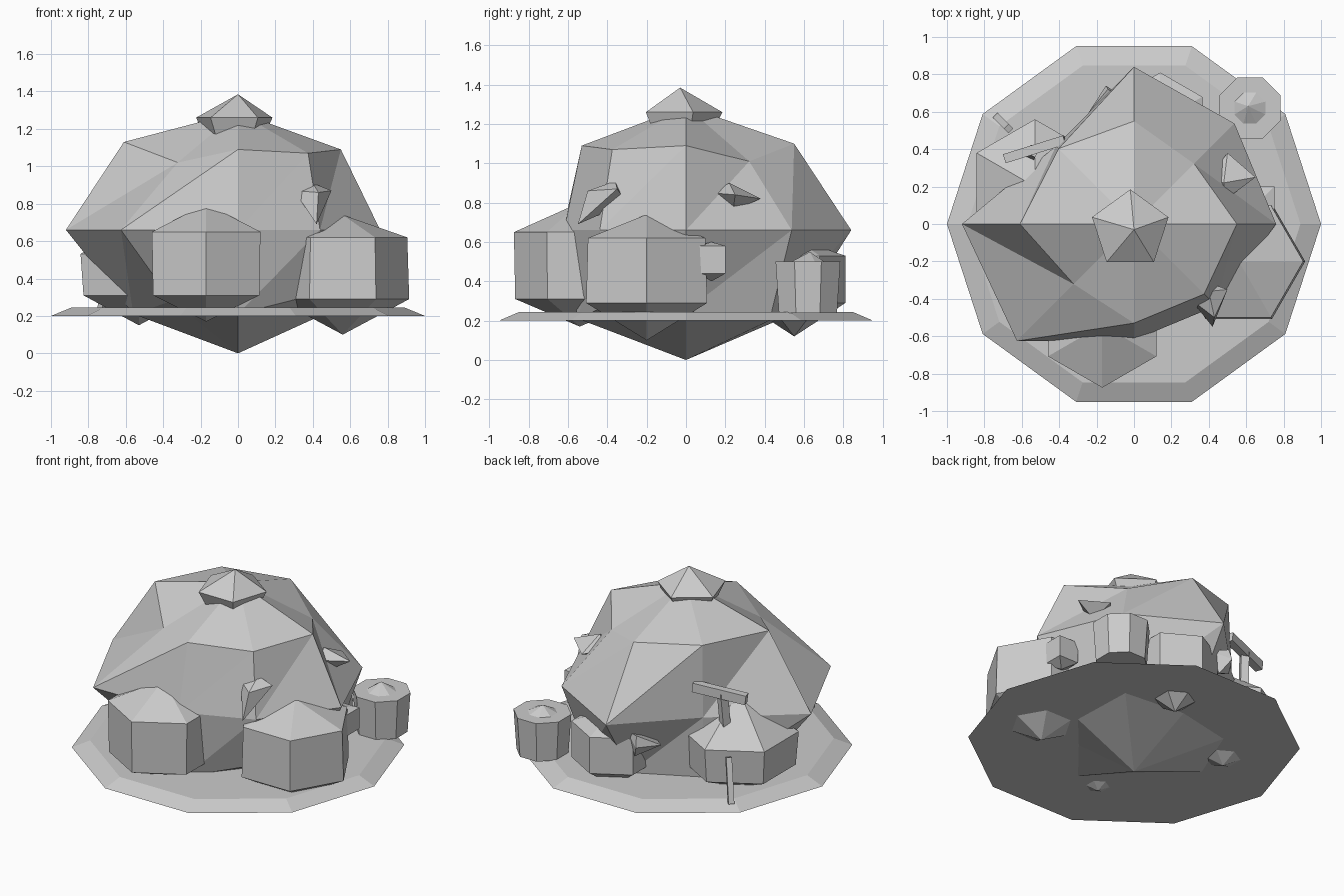
import bpy, bmesh
from math import cos, sin, pi, radians
from mathutils import Vector, Matrix

cube = bpy.data.objects.get("Cube")
if cube:
    bpy.data.objects.remove(cube, do_unlink=True)

grey = bpy.data.materials.new("stone_grey")
grey.use_nodes = True
colour = (0.6, 0.6, 0.6, 1)
grey.diffuse_color = colour
grey.node_tree.nodes["Principled BSDF"].inputs["Base Color"].default_value = colour


def finish(name, bm):
    bmesh.ops.recalc_face_normals(bm, faces=bm.faces)
    mesh = bpy.data.meshes.new(name)
    bm.to_mesh(mesh)
    bm.free()
    mesh.materials.append(grey)
    obj = bpy.data.objects.new(name, mesh)
    bpy.context.collection.objects.link(obj)
    return obj


def loft(name, rings, bottom=None, top=None):
    """Skin rings of points from bottom to top; close with a tip or a flat cap."""
    bm = bmesh.new()
    loops = [[bm.verts.new(p) for p in ring] for ring in rings]
    n = len(loops[0])
    for a, b in zip(loops, loops[1:]):
        for i in range(n):
            j = (i + 1) % n
            bm.faces.new((a[i], a[j], b[j]))
            bm.faces.new((a[i], b[j], b[i]))
    for loop, tip in ((loops[0], bottom), (loops[-1], top)):
        if tip is None:
            bm.faces.new(loop)
        else:
            v = bm.verts.new(tip)
            for i in range(n):
                bm.faces.new((loop[i], loop[(i + 1) % n], v))
    bmesh.ops.dissolve_limit(bm, angle_limit=radians(1), verts=bm.verts, edges=bm.edges)
    return finish(name, bm)


def circle(x, y, z, r, n, turn=0):
    return [(x + r * cos(2 * pi * i / n + turn), y + r * sin(2 * pi * i / n + turn), z)
            for i in range(n)]


def uneven(profile):
    """Ring with a radius and height for each direction."""
    n = len(profile)
    return [(r * cos(2 * pi * i / n), r * sin(2 * pi * i / n), z)
            for i, (r, z) in enumerate(profile)]


def rock(name, x, y, r, heights, sides=6, turn=0, lower=1.0):
    tip_low, rim_low, rim_high, tip_high = heights
    return loft(name, [circle(x, y, rim_low, r * lower, sides, turn),
                       circle(x, y, rim_high, r, sides, turn)],
                (x, y, tip_low), (x, y, tip_high))


def bar(name, start, end, width, depth):
    start, end = Vector(start), Vector(end)
    axis = end - start
    bm = bmesh.new()
    spin = axis.to_track_quat("Z", "Y").to_matrix().to_4x4()
    place = Matrix.Translation((start + end) / 2) @ spin
    bmesh.ops.create_cube(bm, size=1, matrix=place @ Matrix.Diagonal((width, depth, axis.length, 1)))
    return finish(name, bm)


# Round base plate with a bevelled rim
loft("base_plate", [circle(0, 0, 0.2, 1, 10), circle(0, 0, 0.245, 0.89, 10)])

# Large faceted boulder
loft("main_boulder", [
    uneven([(.55, .25), (.6, .2), (.58, .25), (.54, .2), (.56, .21), (.5, .28), (.55, .21), (.5, .3)]),
    uneven([(r, .66) for r in (.76, .76, .84, .59, .92, .885, .62, .62)]),
    uneven([(.55, 1.09), (.455, 1.01), (.55, 1.1), (.57, 1.13), (.61, 1.13), (.455, 1.02), (.53, 1.09), (.53, 1.07)]),
], (0, 0, 0), (0, 0, 1.29))

# Smaller rocks around the foot
rock("front_rock", -.17, -.54, .335, (.17, .31, .65, .8), turn=pi / 6, lower=.98)
rock("left_rock", .56, -.2, .345, (.1, .29, .62, .74), lower=1.03)
rock("back_rock", .14, .55, .26, (.12, .29, .53, .62), turn=pi / 6)
rock("right_rock", -.53, .2, .36, (.15, .31, .53, .79), turn=pi / 6, lower=.95)
rock("small_side_rock", .68, .13, .1, (.4, .44, .58, .6), sides=4, turn=pi / 4)

# Cap stone on the summit
loft("cap_stone", [circle(-.02, -.03, 1.17, .17, 5, -2.2), circle(-.02, -.03, 1.26, .215, 5, -2.2)],
     (-.02, -.03, 1.14), (0, -.03, 1.385))

# Pointed stones stuck to the slopes
loft("left_knob", [[(.5, .38, .82), (.48, .22, .9), (.49, .13, .85), (.52, .24, .76)]],
     (.4, .25, .83), (.65, .25, .84))
loft("front_knob", [[(.3, -.4, .87), (.42, -.55, .69), (.5, -.35, .87), (.4, -.36, .91)]],
     (.36, -.3, .8), (.43, -.5, .86))
loft("back_knob", [[(-.24, .6, .5), (-.14, .72, .58), (-.03, .66, .56), (-.1, .68, .42)]],
     (-.1, .5, .5), (-.15, .74, .51))

# Eight sided stump with a small raised centre
loft("stump", [circle(.62, .62, .24, .16, 8, pi / 8), circle(.62, .62, .5, .178, 8, pi / 8),
               circle(.62, .62, .5, .09, 8, pi / 8)], None, (.61, .63, .55))

# Plank on a post, and a loose stick
bar("plank", (-.69, .35, .83), (-.37, .45, .87), .05, .06)
bar("plank_post", (-.55, .37, .6), (-.54, .39, .85), .05, .05)
bar("stick", (-.73, .57, .23), (-.67, .51, .5), .035, .035)
